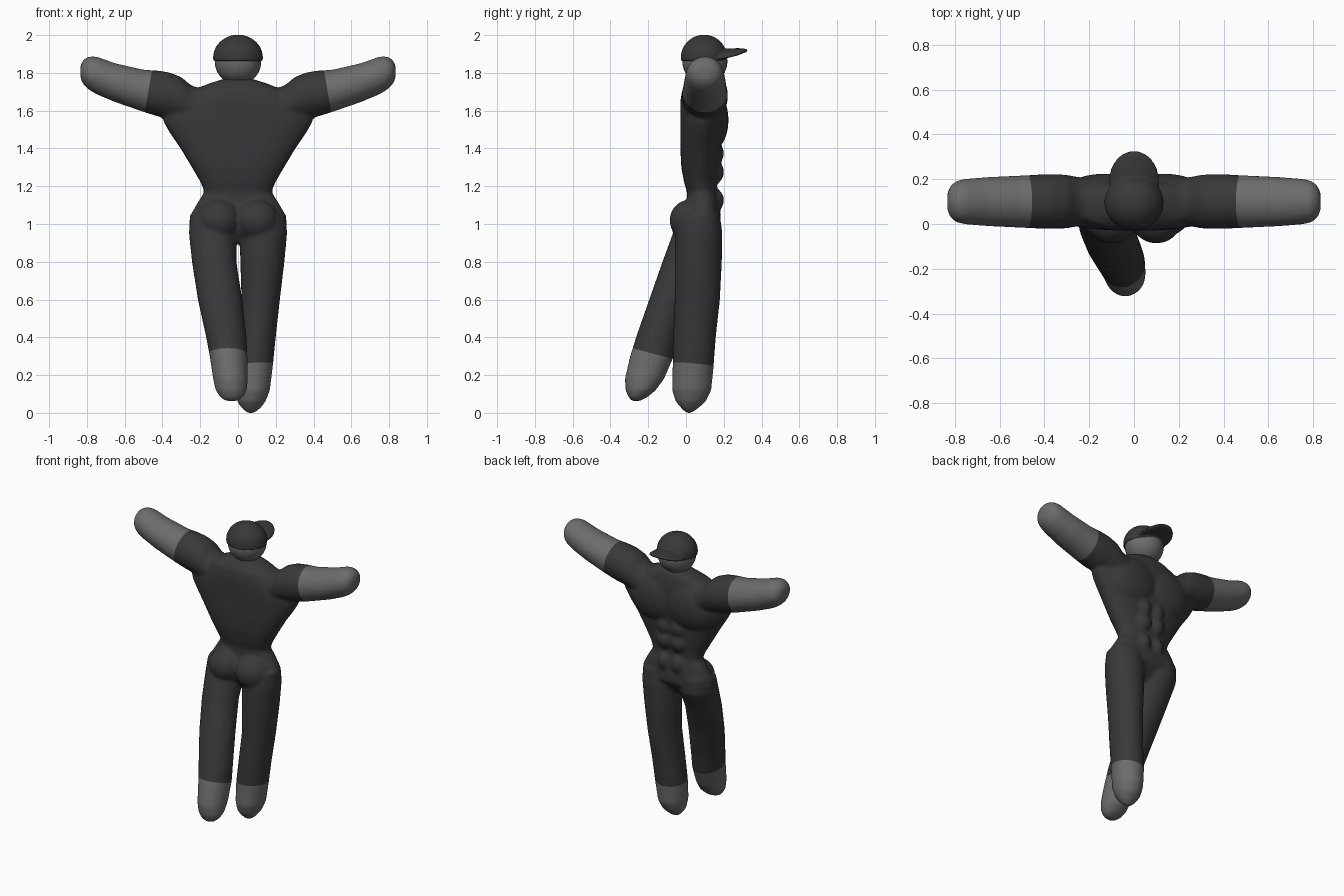
import bpy, bmesh
from math import cos, sin, pi, copysign
from mathutils import Vector, Matrix

cube = bpy.data.objects.get("Cube")
if cube:
    bpy.data.objects.remove(cube, do_unlink=True)


def make_material(name, value):
    mat = bpy.data.materials.new(name)
    mat.use_nodes = True
    colour = (value, value, value, 1)
    mat.diffuse_color = colour
    mat.node_tree.nodes["Principled BSDF"].inputs["Base Color"].default_value = colour
    return mat


DARK = make_material("dark suit", 0.04)
GREY = make_material("grey skin", 0.15)


def add_object(name, bm, *mats):
    mesh = bpy.data.meshes.new(name)
    bmesh.ops.recalc_face_normals(bm, faces=bm.faces)
    for face in bm.faces:
        face.smooth = True
    bm.to_mesh(mesh)
    bm.free()
    for mat in mats:
        mesh.materials.append(mat)
    obj = bpy.data.objects.new(name, mesh)
    bpy.context.collection.objects.link(obj)
    return obj


def fuse(bm, voxel, iterations):
    """Melt overlapping volumes into one soft skin, returned as a new bmesh."""
    obj = add_object("fused", bm)
    remesh = obj.modifiers.new("fuse", 'REMESH')
    remesh.mode = 'VOXEL'
    remesh.voxel_size = voxel
    obj.modifiers.new("soften", 'SMOOTH').iterations = iterations
    depsgraph = bpy.context.evaluated_depsgraph_get()
    mesh = bpy.data.meshes.new_from_object(obj.evaluated_get(depsgraph))
    result = bmesh.new()
    result.from_mesh(mesh)
    old = obj.data
    bpy.data.objects.remove(obj)
    bpy.data.meshes.remove(old)
    bpy.data.meshes.remove(mesh)
    return result


def loft(bm, rings, along_x=False, power=2.0, sides=32):
    """Closed tube through rings of (centre, half width, half depth)."""
    loops = []
    for centre, a, b in rings:
        loop = []
        for i in range(sides):
            t = 2 * pi * i / sides
            u = a * copysign(abs(cos(t)) ** (2 / power), cos(t))
            v = b * copysign(abs(sin(t)) ** (2 / power), sin(t))
            offset = Vector((0, v, u)) if along_x else Vector((u, v, 0))
            loop.append(bm.verts.new(Vector(centre) + offset))
        loops.append(loop)
    for low, high in zip(loops, loops[1:]):
        for i in range(sides):
            j = (i + 1) % sides
            bm.faces.new((low[i], low[j], high[j], high[i]))
    bm.faces.new(loops[0])
    bm.faces.new(loops[-1])


def ellipsoid(bm, centre, radii, tilt=0.0):
    matrix = (Matrix.Translation(centre) @ Matrix.Rotation(tilt, 4, 'X')
              @ Matrix.Diagonal((*radii, 1)))
    return bmesh.ops.create_uvsphere(bm, u_segments=40, v_segments=24,
                                     radius=1, matrix=matrix)["verts"]


body = bmesh.new()

# Torso: height, half width, back, chest
TORSO = [(1.77, .07, .04, .15), (1.745, .15, .01, .18), (1.71, .24, -.02, .19),
         (1.65, .31, -.03, .20), (1.58, .40, -.03, .205), (1.54, .395, -.03, .20),
         (1.48, .36, -.03, .195), (1.4, .305, -.03, .18), (1.3, .245, -.025, .172),
         (1.22, .198, -.01, .165), (1.17, .178, .005, .165), (1.12, .21, .005, .175),
         (1.06, .245, -.01, .182), (1.0, .26, -.03, .185), (.95, .22, -.02, .15),
         (.9, .1, .02, .1)]
loft(body, [((0, (y0 + y1) / 2, z), w, (y1 - y0) / 2) for z, w, y0, y1 in TORSO],
     power=2.4)

# Arms: distance out, height, half height, half depth
ARM = [(.15, 1.6, .10, .10), (.25, 1.63, .105, .11), (.3, 1.66, .118, .12),
       (.36, 1.68, .122, .122), (.42, 1.69, .122, .121), (.5, 1.705, .112, .117),
       (.65, 1.748, .103, .11), (.75, 1.787, .1, .102), (.79, 1.799, .088, .094),
       (.818, 1.804, .066, .074), (.834, 1.807, .037, .04)]
for side in (1, -1):
    loft(body, [((side * x, .1, z), h, d) for x, z, h, d in ARM], along_x=True)
    # Chest, buttock and stomach muscles
    ellipsoid(body, (side * .13, .125, 1.55), (.2, .1, .17))
    ellipsoid(body, (side * .1, .025, 1.02), (.115, .112, .11))
    for z, w in ((1.375, .055), (1.275, .06), (1.125, .05)):
        ellipsoid(body, (side * .052, .145, z), (w, .056, .066))

# Legs: x, y, z, half width, half depth
LEFT_LEG = [(.135, .07, 1.05, .12, .11), (.134, .068, .95, .126, .125),
            (.129, .065, .8, .117, .125), (.12, .06, .6, .102, .12),
            (.1, .045, .4, .1, .113), (.085, .038, .25, .1, .109),
            (.077, .03, .12, .092, .104), (.071, .025, .06, .075, .08),
            (.069, .02, .025, .05, .045), (.068, .015, 0, .02, .015)]
RIGHT_LEG = [(-.135, .07, 1.05, .12, .11), (-.134, .055, .95, .126, .125),
             (-.126, -.012, .8, .118, .113), (-.095, -.09, .6, .118, .105),
             (-.062, -.155, .4, .107, .11), (-.05, -.18, .3, .1, .116),
             (-.04, -.22, .18, .092, .104), (-.036, -.24, .12, .083, .08),
             (-.034, -.255, .082, .06, .05), (-.034, -.265, .063, .03, .02)]
for leg in (LEFT_LEG, RIGHT_LEG):
    loft(body, [((x, y, z), w, d) for x, y, z, w, d in leg])

body = fuse(body, .011, 6)


# Cut clean sleeve and trouser hems, then colour the skin beyond them
def left_foot(p):
    return .13 * (p.x - .02) + .24 * (p.y + .08) > 0


HEMS = [((.475, 0, 1.7), (.98, 0, .17), lambda p: p.x > .3 and p.z > 1.4),
        ((-.475, 0, 1.7), (-.98, 0, .17), lambda p: p.x < -.3 and p.z > 1.4),
        ((.085, .04, .256), (.06, -.09, -1), lambda p: p.z < .5 and left_foot(p)),
        ((-.05, -.18, .315), (0, -.27, -1), lambda p: p.z < .5 and not left_foot(p))]
for point, normal, region in HEMS:
    geom = set(f for f in body.faces if region(f.calc_center_median()))
    for f in list(geom):
        geom.update(f.edges, f.verts)
    bmesh.ops.bisect_plane(body, geom=list(geom), plane_co=point, plane_no=normal,
                           dist=1e-5)
for face in body.faces:
    c = face.calc_center_median()
    face.material_index = int(any(
        region(c) and (c - Vector(point)).dot(Vector(normal)) > 0
        for point, normal, region in HEMS))
add_object("body", body, DARK, GREY)

# Head
bm = bmesh.new()
ellipsoid(bm, (0, .1, 1.86), (.123, .119, .122))
add_object("head", bm, GREY)

# Cap: flat-bottomed crown melted into a brim that droops at its sides
cap = bmesh.new()
ellipsoid(cap, (0, .095, 1.88), (.132, .123, .122))
bmesh.ops.bisect_plane(cap, geom=cap.verts[:] + cap.edges[:] + cap.faces[:],
                       plane_co=(0, 0, 1.863), plane_no=(0, 0, -1), clear_outer=True)
bmesh.ops.holes_fill(cap, edges=[e for e in cap.edges if e.is_boundary])
for v in ellipsoid(cap, (0, .195, 1.903), (.112, .133, .022), tilt=.13):
    v.co.z -= 1.8 * v.co.x ** 2
add_object("cap", fuse(cap, .006, 4), DARK)
bpy.context.view_layer.update()
